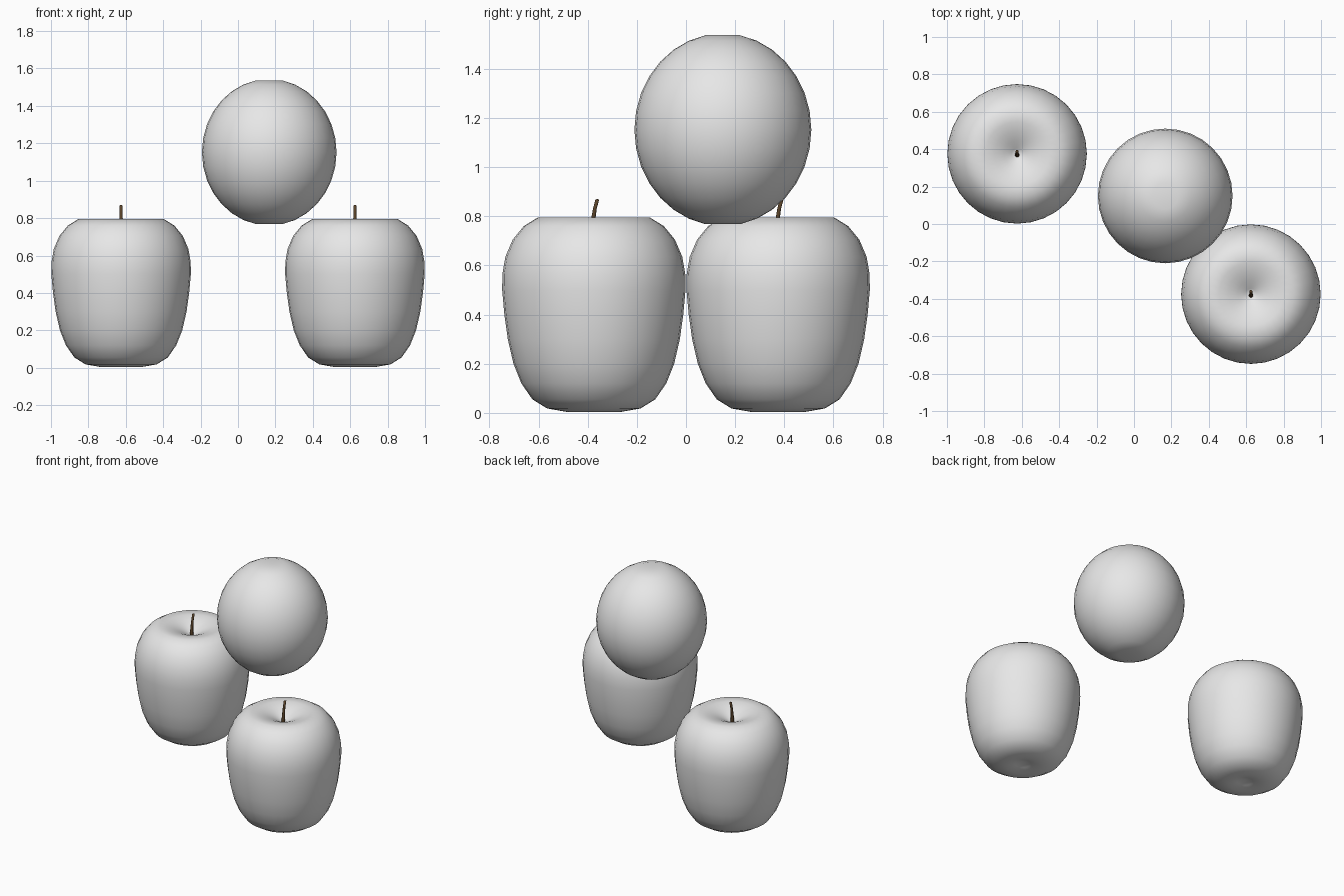
import bpy, bmesh, math

if "Cube" in bpy.data.objects:
    bpy.data.objects.remove(bpy.data.objects["Cube"])


def material(name, rgb):
    m = bpy.data.materials.new(name)
    m.diffuse_color = (*rgb, 1)
    m.use_nodes = True
    m.node_tree.nodes["Principled BSDF"].inputs["Base Color"].default_value = m.diffuse_color
    return m


GREY = material("fruit_grey", (0.8, 0.8, 0.8))
BROWN = material("stem_brown", (0.10, 0.055, 0.022))


def tube(name, rings, loc, mat, segs=32):
    """Skin circles (radius, z, y offset); radius 0 at an end makes a pole."""
    bm = bmesh.new()
    loops = []
    for r, z, dy in rings:
        if r == 0:
            loops.append([bm.verts.new((0, dy, z))] * segs)
        else:
            loops.append([bm.verts.new((r * math.cos(2 * math.pi * i / segs),
                                        dy + r * math.sin(2 * math.pi * i / segs), z))
                          for i in range(segs)])
    for a, b in zip(loops, loops[1:]):
        for i in range(segs):
            j = (i + 1) % segs
            bm.faces.new(list(dict.fromkeys((a[i], a[j], b[j], b[i]))))
    bmesh.ops.recalc_face_normals(bm, faces=bm.faces[:])
    me = bpy.data.meshes.new(name)
    bm.to_mesh(me)
    bm.free()
    me.materials.append(mat)
    for p in me.polygons:
        p.use_smooth = True
    ob = bpy.data.objects.new(name, me)
    ob.location = loc
    bpy.context.collection.objects.link(ob)
    return ob


# Apple outline, from the bottom dimple up and into the top dimple
APPLE = [(0, 0.03), (0.05, 0.016), (0.11, 0.004), (0.19, 0.018), (0.25, 0.055),
         (0.295, 0.12), (0.327, 0.20), (0.35, 0.30), (0.364, 0.40), (0.373, 0.50),
         (0.372, 0.565), (0.36, 0.635), (0.33, 0.705), (0.285, 0.76), (0.23, 0.794),
         (0.17, 0.79), (0.12, 0.777), (0.07, 0.755), (0.03, 0.732), (0, 0.715)]

# Stem, bending towards the back
STEM = [(0, 0.70, -0.006), (0.013, 0.70, -0.006), (0.011, 0.745, -0.006),
        (0.009, 0.79, -0.002), (0.008, 0.83, 0.004), (0.008, 0.868, 0.014),
        (0, 0.870, 0.014)]

for side, x, y in (("left", -0.625, 0.375), ("right", 0.625, -0.375)):
    tube(side + "_apple", [(r, z, 0) for r, z in APPLE], (x, y, 0), GREY)
    tube(side + "_stem", STEM, (x, y, 0), BROWN, 10)

# Round fruit above, slightly tall with shallow dimples at the poles
ball = [(0, -0.375, 0)]
for k in range(1, 16):
    t = math.pi * k / 16
    ball.append((0.36 * math.sin(t), -0.392 * math.cos(t), 0))
ball.append((0, 0.375, 0))
tube("round_fruit", ball, (0.167, 0.15, 1.152), GREY)
